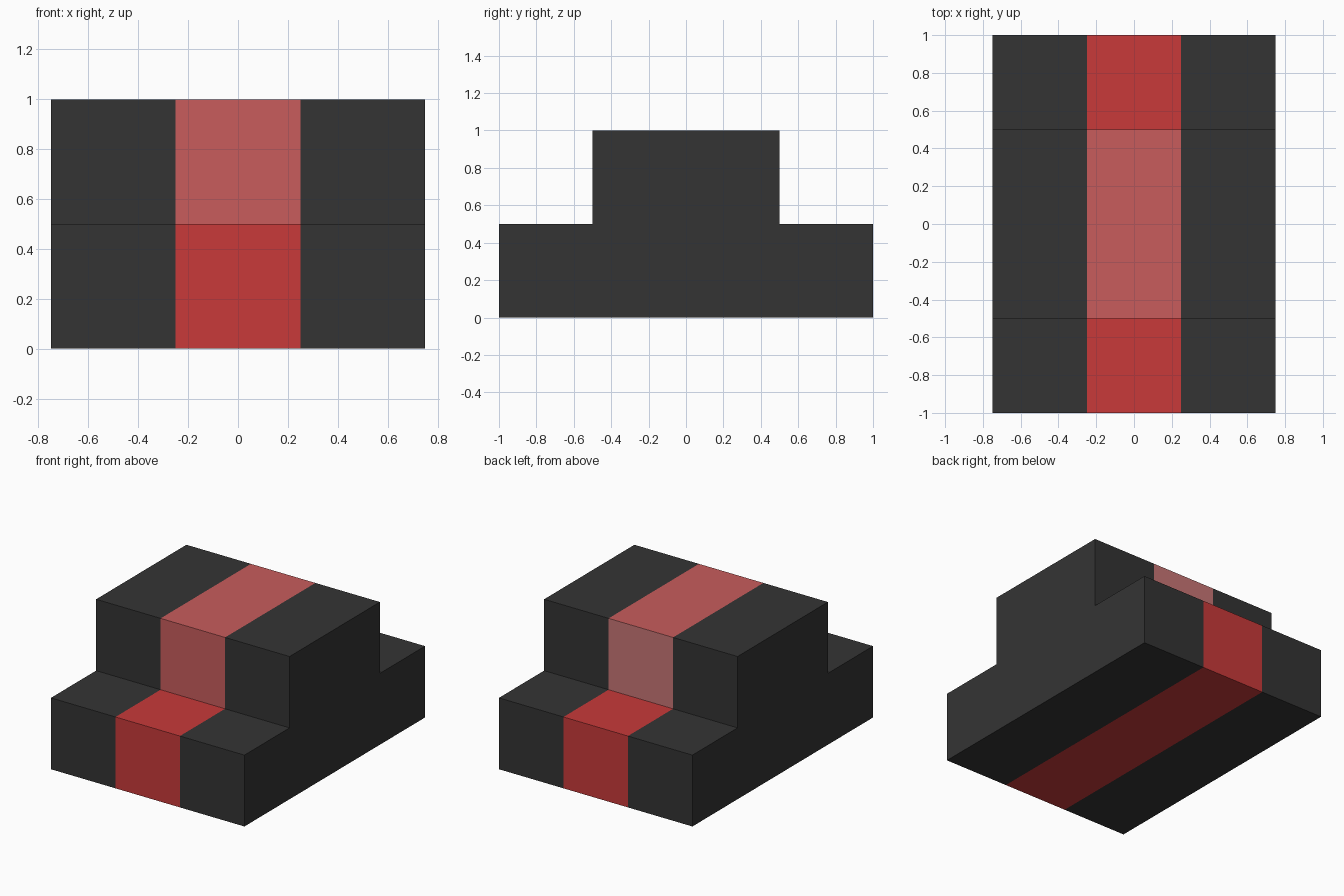
import bpy, bmesh
from mathutils import Vector

if "Cube" in bpy.data.objects:
    bpy.data.objects.remove(bpy.data.objects["Cube"])


def linear(c):
    c /= 255
    return c / 12.92 if c <= 0.04045 else ((c + 0.055) / 1.055) ** 2.4


def material(name, rgb):
    m = bpy.data.materials.new(name)
    m.diffuse_color = (*[linear(c) for c in rgb], 1)
    m.use_nodes = True
    m.node_tree.nodes["Principled BSDF"].inputs["Base Color"].default_value = m.diffuse_color
    return m


mats = [material("charcoal", (52, 52, 52)),
        material("red", (200, 58, 58)),
        material("light_red", (200, 92, 92)),
        material("pale_red", (200, 118, 118))]

# Stepped side profile (y, z) extruded across the width
profile = [(-1, 0), (1, 0), (1, .5), (.5, .5), (.5, 1), (-.5, 1), (-.5, .5), (-1, .5)]
bm = bmesh.new()
side = bm.faces.new([bm.verts.new((-.75, y, z)) for y, z in profile])
ext = bmesh.ops.extrude_face_region(bm, geom=[side])
verts = [g for g in ext["geom"] if isinstance(g, bmesh.types.BMVert)]
bmesh.ops.translate(bm, verts=verts, vec=(1.5, 0, 0))

# Cut the edges of the centre stripe
for x in (-.25, .25):
    bmesh.ops.bisect_plane(bm, geom=bm.verts[:] + bm.edges[:] + bm.faces[:],
                           plane_co=Vector((x, 0, 0)), plane_no=Vector((1, 0, 0)))
bmesh.ops.recalc_face_normals(bm, faces=bm.faces[:])

# Stripe colours: red low step, lighter upper step, palest upper back
for f in bm.faces:
    c = f.calc_center_median()
    if abs(c.x) < .2 and abs(f.normal.x) < .5:
        f.material_index = 1 if c.z < .6 else (3 if f.normal.y > .5 else 2)

mesh = bpy.data.meshes.new("stepped_block")
bm.to_mesh(mesh)
bm.free()
for m in mats:
    mesh.materials.append(m)
bpy.context.collection.objects.link(bpy.data.objects.new("stepped_block", mesh))
